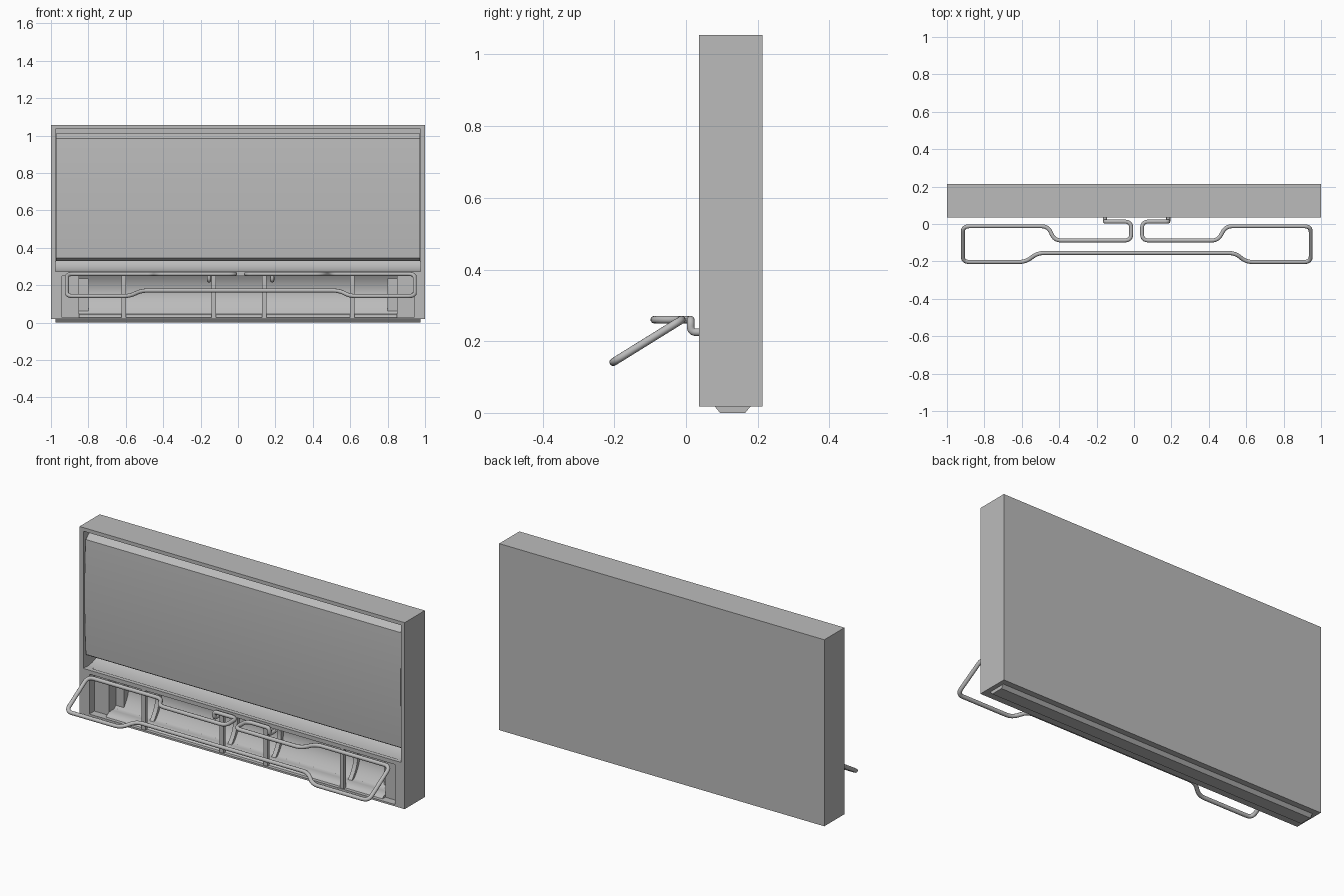
import bpy, math
from mathutils import Vector

cube = bpy.data.objects.get("Cube")
if cube:
    bpy.data.objects.remove(cube, do_unlink=True)

grey = bpy.data.materials.new("satin grey")
grey.use_nodes = True
grey.diffuse_color = (0.5, 0.5, 0.5, 1)
grey.node_tree.nodes["Principled BSDF"].inputs["Base Color"].default_value = (0.5, 0.5, 0.5, 1)


def smooth(obj, angle=30):
    bpy.ops.object.select_all(action='DESELECT')
    obj.select_set(True)
    bpy.context.view_layer.objects.active = obj
    bpy.ops.object.shade_smooth_by_angle(angle=math.radians(angle))


def prism(name, profile, x0, x1, rounded=False):
    """Extrude a closed (y, z) profile along x."""
    n = len(profile)
    verts = [(x, y, z) for x in (x0, x1) for y, z in profile]
    faces = [tuple(range(n)), tuple(range(2 * n - 1, n - 1, -1))]
    faces += [(i, i + n, (i + 1) % n + n, (i + 1) % n) for i in range(n)]
    area = sum(profile[i][0] * profile[(i + 1) % n][1]
               - profile[(i + 1) % n][0] * profile[i][1] for i in range(n))
    if area > 0:
        faces = [f[::-1] for f in faces]
    mesh = bpy.data.meshes.new(name)
    mesh.from_pydata(verts, [], faces)
    mesh.materials.append(grey)
    obj = bpy.data.objects.new(name, mesh)
    bpy.context.collection.objects.link(obj)
    if rounded:
        smooth(obj)
    return obj


def box(name, x0, x1, y0, y1, z0, z1):
    return prism(name, [(y0, z0), (y1, z0), (y1, z1), (y0, z1)], x0, x1)


def arc(a, b, c, steps=12):
    """Quadratic curve from a to c pulled toward b."""
    a, b, c = Vector(a), Vector(b), Vector(c)
    ts = [i / steps for i in range(steps + 1)]
    return [tuple(a * (1 - t) ** 2 + b * 2 * t * (1 - t) + c * t * t) for t in ts]


FRONT, BACK, LOW, TOP = 0.036, 0.213, 0.018, 1.055

# Outer casing
box("back_wall", -1, 1, 0.2, BACK, LOW, TOP)
box("top_wall", -1, 1, FRONT, 0.2, 1.035, TOP)
box("floor", -1, 1, FRONT, 0.2, LOW, 0.028)
box("shelf_edge", -0.977, 0.977, FRONT, 0.06, 0.25, 0.272)
prism("base_skid", [(0.08, LOW), (0.095, 0), (0.165, 0), (0.18, LOW)], -0.975, 0.975)
for side, s in (("left", 1), ("right", -1)):
    def span(a, b):
        return sorted((s * a, s * b))
    box(side + "_wall", *span(0.977, 1), FRONT, 0.2, 0.028, 1.035)
    box(side + "_lower_post", *span(0.94, 0.977), FRONT, 0.2, 0.028, 0.27)
    box(side + "_end_block", *span(0.85, 0.94), 0.08, 0.2, 0.028, 0.25)
    box(side + "_end_step", *span(0.8, 0.85), 0.14, 0.2, 0.04, 0.235)

# Bowed front panel with a sloped top and tucked lower edge
bow = arc((0.05, 0.985), (0.03, 0.68), (0.052, 0.345), 20)
prism("front_panel", [(0.19, 1.012), (0.085, 1.012)] + bow + [(0.075, 0.33), (0.19, 0.33)],
      -0.972, 0.972, True)

# Scooped slot floor under the panel
prism("slot_floor", arc((0.05, 0.268), (0.16, 0.27), (0.19, 0.33)) + [(0.2, 0.33), (0.2, 0.255), (0.05, 0.255)],
      -0.977, 0.977, True)

# Lower compartment: curved back and rounded front lip
trough = arc((0.15, 0.255), (0.225, 0.15), (0.13, 0.05)) + arc((0.12, 0.047), (0.07, 0.05), (0.055, 0.028), 8)
prism("trough_back", trough + [(0.2, 0.028), (0.2, 0.255)], -0.85, 0.85, True)

# Front uprights and matching curved ribs
outer = arc((0.15, 0.255), (0.225, 0.15), (0.13, 0.045))
inner = [(y - 0.02, z) for y, z in reversed(outer)]
for i, x in enumerate((-0.61, -0.13, 0.14, 0.61)):
    box(f"upright_{i + 1}", x - 0.012, x + 0.012, 0.04, 0.06, 0.024, 0.255)
    prism(f"curved_rib_{i + 1}", outer + inner, x - 0.012, x + 0.012, True)


# Bent wire guard, sloping forward from a flat top run
def slope(x, y):
    return (x, y, 0.26 + (y + 0.012) * 0.62)


def flat(x, y):
    return (x, y, 0.26)


path = [(-0.155, 0.06, 0.225), (-0.155, 0.013, 0.225), (-0.155, 0.013, 0.26),
        flat(-0.015, 0.013), flat(-0.015, -0.088), flat(-0.425, -0.088), flat(-0.46, -0.012),
        slope(-0.915, -0.012), slope(-0.915, -0.203), slope(-0.58, -0.203), slope(-0.515, -0.155),
        slope(0.54, -0.155), slope(0.6, -0.203), slope(0.945, -0.203), slope(0.945, -0.012),
        flat(0.49, -0.012), flat(0.45, -0.088), flat(0.043, -0.088), flat(0.043, 0.013),
        (0.183, 0.013, 0.26), (0.183, 0.013, 0.225), (0.183, 0.06, 0.225)]


def fillet(points, radius):
    pts = [Vector(p) for p in points]
    out = [pts[0]]
    for a, b, c in zip(pts, pts[1:], pts[2:]):
        r = min(radius, 0.45 * (a - b).length, 0.45 * (c - b).length)
        out += arc(b + (a - b).normalized() * r, b, b + (c - b).normalized() * r, 6)
    return out + [pts[-1]]


curve = bpy.data.curves.new("wire_guard", 'CURVE')
curve.dimensions = '3D'
curve.bevel_depth = 0.011
curve.bevel_resolution = 3
curve.use_fill_caps = True
line = fillet(path, 0.035)
spline = curve.splines.new('POLY')
spline.points.add(len(line) - 1)
for point, co in zip(spline.points, line):
    point.co = (*co, 1)
curve.materials.append(grey)
wire = bpy.data.objects.new("wire_guard", curve)
bpy.context.collection.objects.link(wire)
bpy.ops.object.select_all(action='DESELECT')
wire.select_set(True)
bpy.context.view_layer.objects.active = wire
bpy.ops.object.convert(target='MESH')
smooth(bpy.context.view_layer.objects.active, 50)
